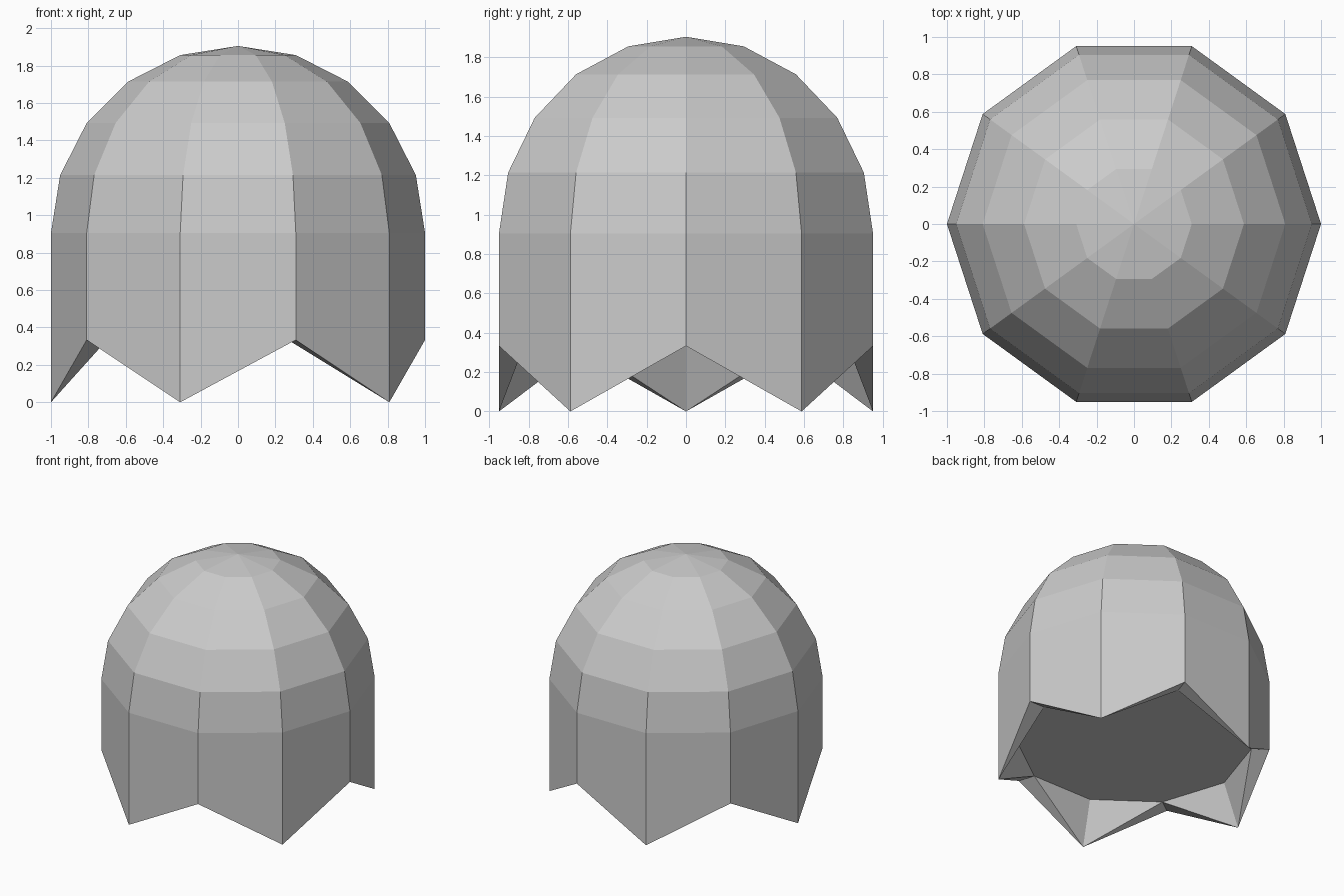
import bpy, bmesh, math

if "Cube" in bpy.data.objects:
    bpy.data.objects.remove(bpy.data.objects["Cube"])

SIDES = 10
EQUATOR = 0.905     # height where the dome meets the straight wall
NOTCH = 0.333       # height of the skirt notches and of the recessed floor
INNER = 0.866       # radius of the recessed floor

bm = bmesh.new()


def ring(radius, height):
    """Ring of vertices; height is a function of the side index."""
    return [bm.verts.new((radius * math.cos(math.tau * k / SIDES),
                          radius * math.sin(math.tau * k / SIDES),
                          height(k))) for k in range(SIDES)]


def bridge(low, high):
    for k in range(SIDES):
        n = (k + 1) % SIDES
        bm.faces.new((low[k], low[n], high[n], high[k]))


# zigzag skirt hem, then the dome rings
hem = ring(1.0, lambda k: 0.0 if k % 2 else NOTCH)
rings = [hem]
for i in range(5):
    a = math.radians(18 * i)
    z = EQUATOR + math.sin(a)
    rings.append(ring(math.cos(a), lambda k: z))
for low, high in zip(rings, rings[1:]):
    bridge(low, high)

# crown cap
top = bm.verts.new((0, 0, EQUATOR + 1))
for k in range(SIDES):
    bm.faces.new((rings[-1][k], rings[-1][(k + 1) % SIDES], top))

# recessed flat floor, and the slanted inner faces of the skirt points
floor = ring(INNER, lambda k: NOTCH)
bm.faces.new(floor[::-1])
for k in range(SIDES):
    n = (k + 1) % SIDES
    if k % 2:
        bm.faces.new((hem[k], floor[k], floor[n]))
        bm.faces.new((hem[k], floor[n], hem[n]))
    else:
        bm.faces.new((hem[n], floor[k], floor[n]))
        bm.faces.new((hem[n], hem[k], floor[k]))

bmesh.ops.recalc_face_normals(bm, faces=bm.faces)
mesh = bpy.data.meshes.new("domed_body")
bm.to_mesh(mesh)
bm.free()
bpy.context.collection.objects.link(bpy.data.objects.new("domed_body", mesh))
